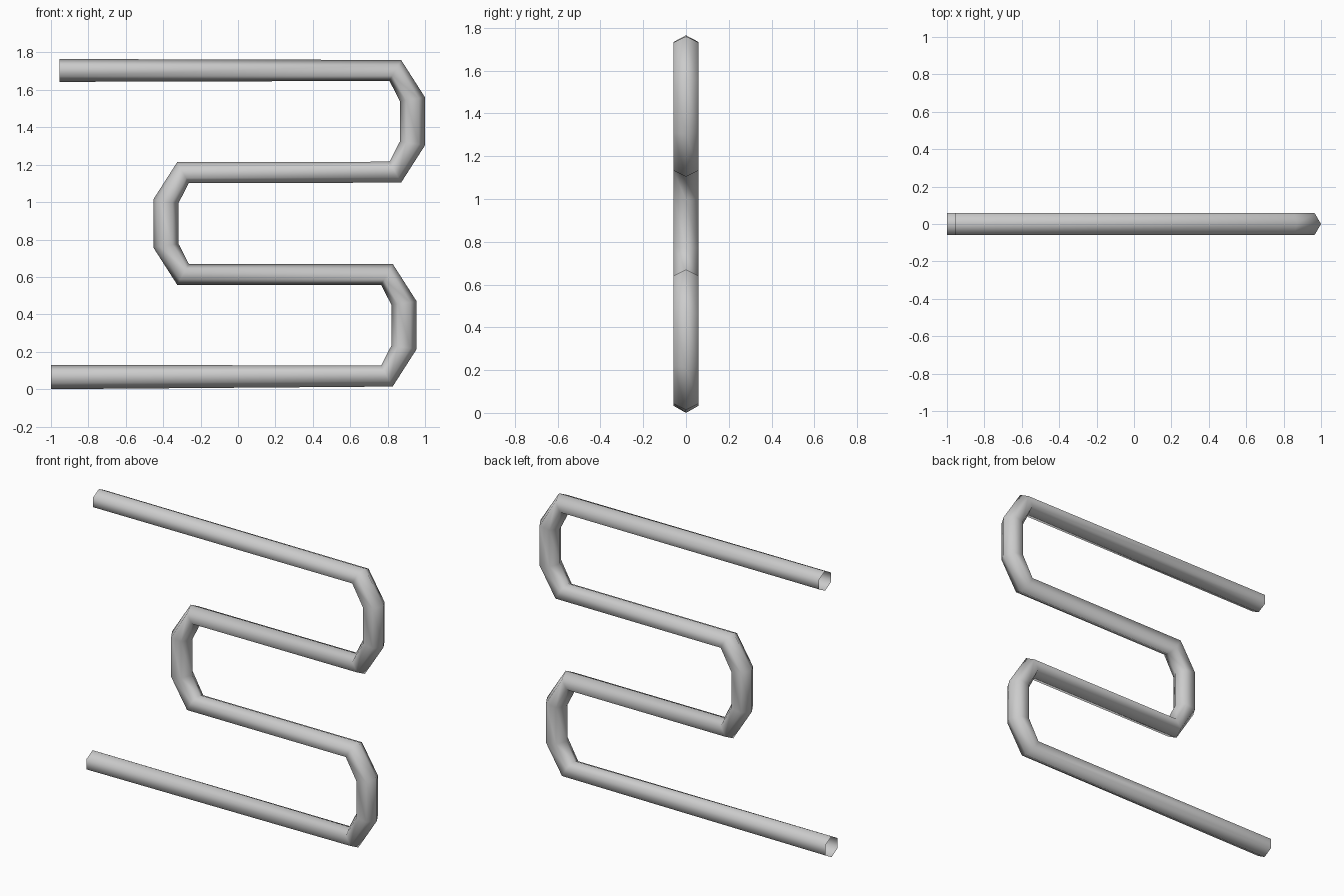
import bpy, bmesh
from mathutils import Vector

if "Cube" in bpy.data.objects:
    bpy.data.objects.remove(bpy.data.objects["Cube"])

HALF_Y = 0.0575  # half width of the hexagonal tube


def bend(tip, cz, side):
    """Four mitred (outer, inner) point pairs of a U-bend, top to bottom."""
    rings = []
    for s, sharp in ((1, True), (1, False), (-1, False), (-1, True)):
        if sharp:
            o, i = (0.128, 0.328), (0.190, 0.216)
        else:
            o, i = (0.0, 0.128), (0.135, 0.109)
        rings.append(((tip - side * o[0], cz + s * o[1]),
                      (tip - side * i[0], cz + s * i[1])))
    return rings


# Path as pairs of opposite hexagon corners (left of travel, right of travel)
path = [((-0.955, 1.765), (-0.955, 1.643))]
path += bend(1.0, 1.432, 1)
path += [(i, o) for o, i in bend(-0.453, 0.886, -1)]
path += bend(0.955, 0.342, 1)
path += [((-1.0, 0.0), (-1.0, 0.13))]

# Skin six-sided rings along the path, leaving the tube ends open
bm = bmesh.new()
hexagon = [(0, 0), (0.25, 1), (0.75, 1), (1, 0), (0.75, -1), (0.25, -1)]
rings = []
for a, b in path:
    a, b = Vector((a[0], 0, a[1])), Vector((b[0], 0, b[1]))
    rings.append([bm.verts.new(a.lerp(b, t) + Vector((0, y * HALF_Y, 0)))
                  for t, y in hexagon])
for r0, r1 in zip(rings, rings[1:]):
    for k in range(6):
        n = (k + 1) % 6
        bm.faces.new((r0[k], r0[n], r1[n], r1[k])).smooth = True
bmesh.ops.recalc_face_normals(bm, faces=bm.faces)

mesh = bpy.data.meshes.new("serpentine_pipe")
bm.to_mesh(mesh)
bm.free()
bpy.context.collection.objects.link(bpy.data.objects.new("serpentine_pipe", mesh))
